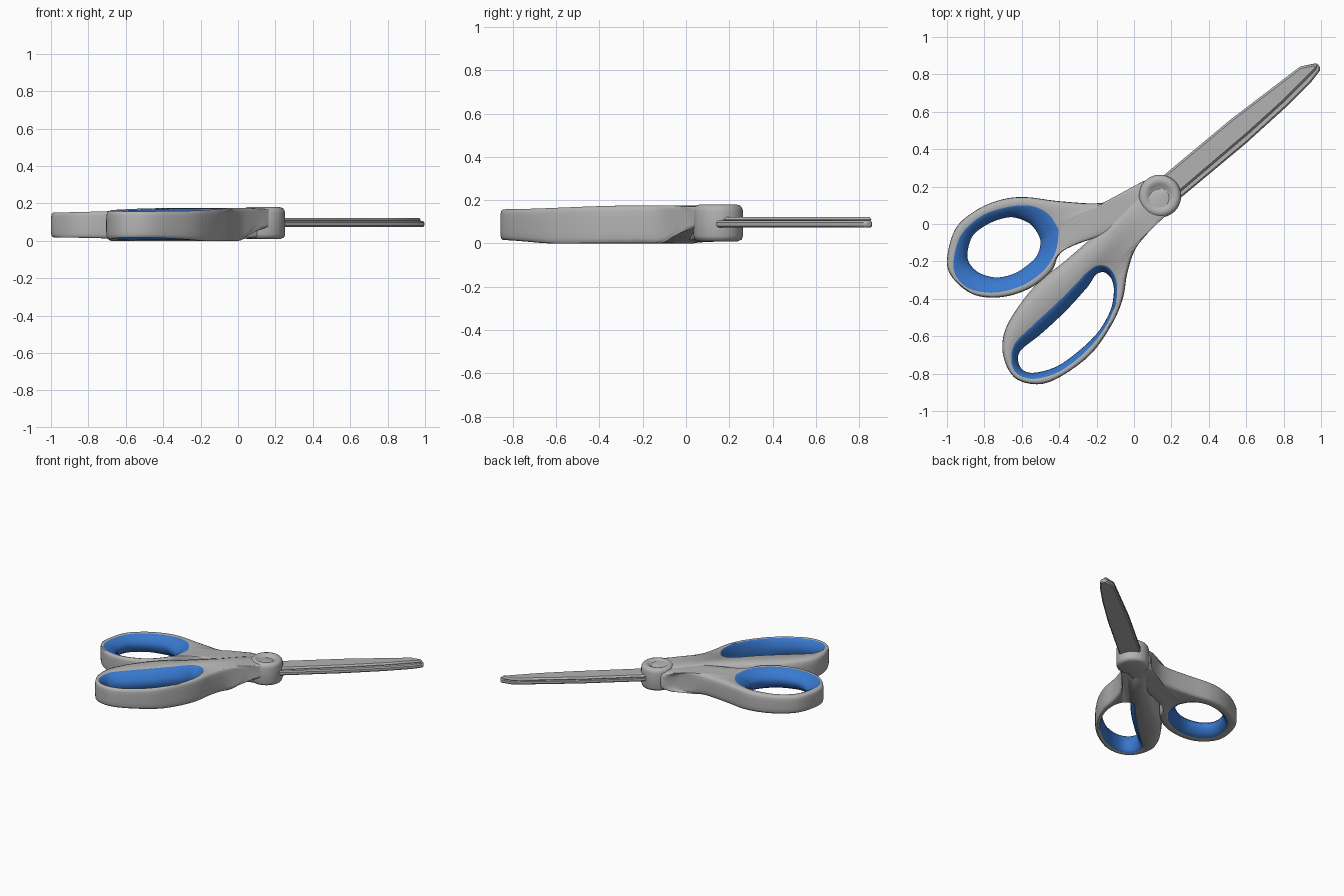
import bpy, bmesh, math
from mathutils import Vector

cube = bpy.data.objects.get("Cube")
if cube:
    bpy.data.objects.remove(cube, do_unlink=True)


def material(name, rgb, rough=0.5):
    m = bpy.data.materials.new(name)
    m.use_nodes = True
    m.diffuse_color = (*rgb, 1)
    b = m.node_tree.nodes["Principled BSDF"]
    b.inputs["Base Color"].default_value = (*rgb, 1)
    b.inputs["Roughness"].default_value = rough
    return m


GREY = material("grey", (0.45, 0.45, 0.45))
BLUE = material("blue", (0.04, 0.19, 0.63))


def finish(name, bm, mats, angle):
    bmesh.ops.recalc_face_normals(bm, faces=bm.faces)
    me = bpy.data.meshes.new(name)
    bm.to_mesh(me)
    bm.free()
    for m in mats:
        me.materials.append(m)
    ob = bpy.data.objects.new(name, me)
    bpy.context.collection.objects.link(ob)
    bpy.ops.object.select_all(action='DESELECT')
    bpy.context.view_layer.objects.active = ob
    ob.select_set(True)
    bpy.ops.object.shade_smooth_by_angle(angle=math.radians(angle))
    return ob


def smooth_loop(pts, steps=6):
    """Closed smooth curve through the points."""
    p = [Vector(q) for q in pts]
    n, out = len(p), []
    for i in range(n):
        a, b, c, d = p[i - 1], p[i], p[(i + 1) % n], p[(i + 2) % n]
        for k in range(steps):
            t = k / steps
            out.append(0.5 * (2 * b + (c - a) * t + (2 * a - 5 * b + 4 * c - d) * t * t
                              + (3 * b - a - 3 * c + d) * t ** 3))
    return out


def ramp(v, a, b):
    t = min(1, max(0, (v - a) / (b - a)))
    return t * t * (3 - 2 * t)


def handle(name, outer, rim, hole, low, high):
    """Closed ring lofted from outer wall to grip lining and back underneath."""
    o, r, h = smooth_loop(outer), smooth_loop(rim), smooth_loop(hole)
    # 0..1 runs outer wall to rim, 1..2 runs rim to hole; second value is height
    section = [(0, .30), (0, .70), (.04, .86), (.14, .95), (.4, 1), (1, .99),
               (1.25, .94), (1.6, .82), (1.9, .65), (2, .5), (1.9, .33),
               (1.65, .14), (1.3, .02), (.4, 0), (.14, .05), (.04, .14)]
    first_blue, last_blue = 5, 11
    bm = bmesh.new()
    rings = []
    for s, w in section:
        ring = []
        for a, b, c in zip(o, r, h):
            p = a.lerp(b, s) if s <= 1 else b.lerp(c, s - 1)
            z0, z1 = low(p), high(p)
            ring.append(bm.verts.new((p.x, p.y, z0 + w * (z1 - z0))))
        rings.append(ring)
    n = len(o)
    for j in range(len(rings)):
        A, B = rings[j], rings[(j + 1) % len(rings)]
        for i in range(n):
            f = bm.faces.new((A[i], A[(i + 1) % n], B[(i + 1) % n], B[i]))
            f.material_index = int(first_blue <= j <= last_blue)
    return finish(name, bm, [GREY, BLUE], 60)


# Thumb handle with its arm running under the pivot
handle("thumb_handle",
       [(-1, -.2), (-.957, -.03), (-.85, .07), (-.717, .128), (-.583, .144), (-.40, .122),
        (-.18, .112), (-.04, .16), (.07, .23), (.22, .11), (.0, .0), (-.31, -.11),
        (-.40, -.165), (-.44, -.25), (-.55, -.34), (-.70, -.39), (-.85, -.38), (-.96, -.3)],
       [(-.965, -.2), (-.925, -.06), (-.82, .04), (-.70, .085), (-.58, .10), (-.50, .08),
        (-.45, .045), (-.42, 0), (-.405, -.03), (-.405, -.07), (-.41, -.11), (-.42, -.15),
        (-.445, -.2), (-.5, -.265), (-.6, -.33), (-.74, -.367), (-.87, -.35), (-.945, -.29)],
       [(-.89, -.15), (-.86, -.06), (-.78, 0), (-.70, .03), (-.64, .035), (-.57, .01),
        (-.535, -.02), (-.51, -.06), (-.50, -.09), (-.502, -.12), (-.51, -.15), (-.53, -.185),
        (-.57, -.22), (-.62, -.255), (-.68, -.278), (-.75, -.285), (-.83, -.26), (-.88, -.21)],
       lambda p: .018 - .01 * ramp(p.x, -1, -.4),
       lambda p: .152 + .016 * ramp(p.x, -1, -.3))

# Finger handle with its arm crossing over the pivot
handle("finger_handle",
       [(-.70, -.70), (-.69, -.57), (-.61, -.43), (-.50, -.30), (-.39, -.215), (-.29, -.13),
        (-.13, .01), (.04, .17), (.19, .21), (.22, .105), (.10, -.02), (.01, -.13),
        (-.035, -.26), (-.06, -.40), (-.12, -.54), (-.235, -.70), (-.40, -.82),
        (-.52, -.857), (-.64, -.82)],
       [(-.655, -.74), (-.64, -.645), (-.555, -.555), (-.42, -.43), (-.315, -.325),
        (-.265, -.27), (-.235, -.245), (-.205, -.225), (-.17, -.22), (-.14, -.23),
        (-.118, -.25), (-.098, -.29), (-.09, -.35), (-.10, -.43), (-.155, -.555),
        (-.26, -.685), (-.40, -.79), (-.53, -.828), (-.62, -.805)],
       [(-.62, -.725), (-.60, -.67), (-.50, -.59), (-.37, -.47), (-.26, -.35),
        (-.23, -.31), (-.215, -.285), (-.195, -.265), (-.165, -.257), (-.14, -.27),
        (-.12, -.295), (-.11, -.33), (-.108, -.37), (-.125, -.46), (-.19, -.575),
        (-.285, -.67), (-.41, -.76), (-.53, -.795), (-.595, -.78)],
       lambda p: .016 * ramp(p.y, -.6, -.86) if p.y < -.6 else .07 * ramp(p.x, .0, .12),
       lambda p: .158 + .017 * ramp(p.y, -.86, -.25))

# Pivot hub with a dished cap
bm = bmesh.new()
profile = [(.001, .162), (.042, .162), (.056, .167), (.068, .177), (.085, .18), (.1, .176),
           (.11, .165), (.114, .15), (.114, .035), (.108, .018), (.09, .01), (.001, .01)]
vs = [bm.verts.new((r, 0, z)) for r, z in profile]
es = [bm.edges.new(e) for e in zip(vs, vs[1:])]
bmesh.ops.spin(bm, geom=vs + es, cent=(0, 0, 0), axis=(0, 0, 1),
               angle=math.tau, steps=40, use_duplicate=False)
bmesh.ops.remove_doubles(bm, verts=bm.verts, dist=.0005)
bmesh.ops.translate(bm, verts=bm.verts, vec=(.138, .149, 0))
finish("pivot_hub", bm, [GREY], 50)


def blade(name, pts, z0, z1, bevel):
    bm = bmesh.new()
    base = bm.faces.new([bm.verts.new((x, y, z0)) for x, y in pts])
    ext = bmesh.ops.extrude_face_region(bm, geom=[base])
    top = [v for v in ext["geom"] if isinstance(v, bmesh.types.BMVert)]
    bmesh.ops.translate(bm, verts=top, vec=(0, 0, z1 - z0))
    ob = finish(name, bm, [GREY], 20)
    mod = ob.modifiers.new("ground_edges", 'BEVEL')
    mod.width, mod.segments, mod.limit_method = bevel, 1, 'ANGLE'
    mod.angle_limit = math.radians(60)


# Upper blade, and the lower blade showing beyond its cutting edge
blade("upper_blade",
      [(.10, .20), (.15, .253), (.513, .556), (.888, .842), (.972, .858), (.982, .835),
       (.80, .652), (.62, .489), (.26, .182), (.16, .10)], .098, .122, .011)
blade("lower_blade",
      [(.10, .20), (.15, .253), (.513, .556), (.888, .842), (.98, .861), (1.0, .828),
       (.95, .762), (.81, .622), (.6, .432), (.25, .14), (.16, .08)], .073, .106, .008)
